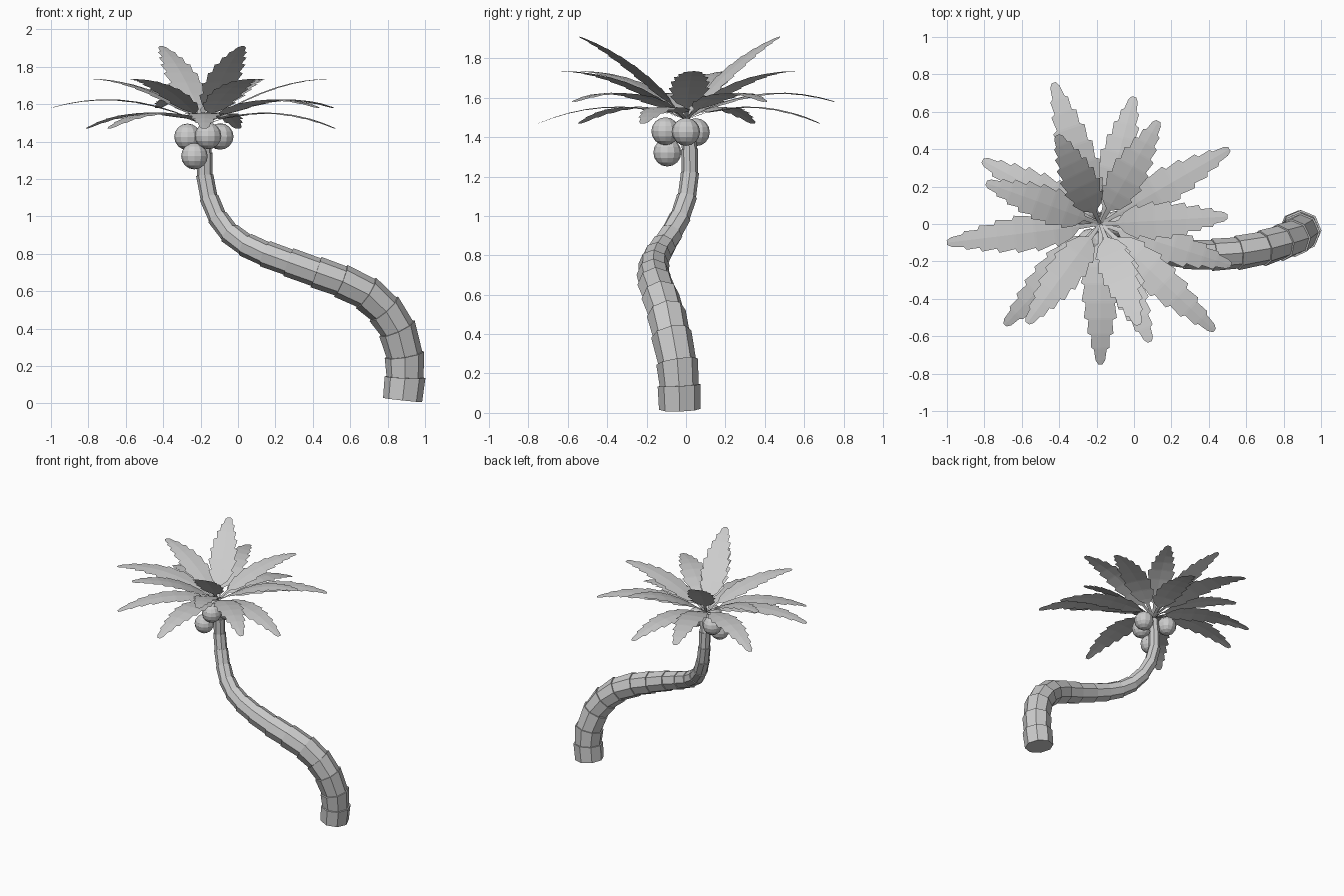
import bpy, bmesh, math
from mathutils import Vector

if "Cube" in bpy.data.objects:
    bpy.data.objects.remove(bpy.data.objects["Cube"])


def make_object(name, bm):
    mesh = bpy.data.meshes.new(name)
    bm.to_mesh(mesh)
    bm.free()
    obj = bpy.data.objects.new(name, mesh)
    bpy.context.collection.objects.link(obj)
    return obj


# Trunk: centre line (x, y, z) and radius, stacked as slightly flared segments
PATH = [
    (.88, -.032, .018, .105), (.893, -.035, .14, .104), (.89, -.045, .26, .102),
    (.85, -.075, .40, .099), (.78, -.10, .505, .096), (.685, -.13, .59, .093),
    (.55, -.155, .655, .088), (.417, -.165, .702, .082), (.27, -.163, .755, .075),
    (.145, -.145, .80, .069), (.04, -.115, .848, .063), (-.045, -.075, .91, .058),
    (-.11, -.03, .995, .053), (-.155, .005, 1.10, .049), (-.178, .02, 1.22, .044),
    (-.18, .018, 1.34, .041), (-.18, .005, 1.46, .037)]
SIDES = 8


def ring(bm, i, scale):
    c = Vector(PATH[i][:3])
    a, b = PATH[max(i - 1, 0)], PATH[min(i + 1, len(PATH) - 1)]
    t = (Vector(b[:3]) - Vector(a[:3])).normalized()
    u = Vector((0, 1, 0))
    u = (u - t * u.dot(t)).normalized()
    v = u.cross(t)
    r = PATH[i][3] * scale
    return [bm.verts.new(c + r * (v * math.cos(k * math.tau / SIDES) + u * math.sin(k * math.tau / SIDES)))
            for k in range(SIDES)]


def bridge(bm, a, b):
    for k in range(SIDES):
        j = (k + 1) % SIDES
        bm.faces.new((a[k], a[j], b[j], b[k]))


bm = bmesh.new()
previous = None
for i in range(len(PATH) - 1):
    low, high = ring(bm, i, 1.0 if i == 0 else .95), ring(bm, i + 1, 1.05)
    if previous:
        bridge(bm, previous, low)
    else:
        bm.faces.new(low)
    bridge(bm, low, high)
    previous = high
bm.faces.new(previous)
bmesh.ops.recalc_face_normals(bm, faces=bm.faces)
make_object("trunk", bm)

# Coconuts under the crown
for n, pos in enumerate([(-.27, .05, 1.425), (-.16, -.105, 1.43), (-.095, 0, 1.427), (-.233, -.095, 1.322)]):
    bm = bmesh.new()
    bmesh.ops.create_uvsphere(bm, u_segments=12, v_segments=8, radius=.071)
    bmesh.ops.translate(bm, verts=bm.verts, vec=pos)
    make_object(f"coconut_{n + 1}", bm)

# Frond outline: (fraction along the frond, half width) with notched edges
OUTLINE = [(0, .008), (.14, .013), (.19, .055), (.29, .092), (.305, .075), (.42, .105),
           (.435, .085), (.55, .1), (.565, .078), (.67, .088), (.685, .064), (.78, .07),
           (.795, .048), (.88, .05), (.895, .034), (.97, .026), (1, .012)]
CROWN = Vector((-.18, 0, 1.49))

# Frond tips (x, y) in four tiers; each tier has (mid height, tip height)
TIERS = {
    "low": (1.555, 1.47, [(0, .68), (.52, -.22), (-.18, -.75), (-.69, -.54), (-.81, .34)]),
    "middle": (1.62, 1.58, [(-.43, .755), (.51, .40), (.43, -.57), (-1, -.10)]),
    "high": (1.675, 1.735, [(.13, .55), (.50, .04), (.085, -.63), (-.57, -.53), (-.79, .22)]),
    "top": (1.75, 1.91, [(.025, -.54), (-.41, .475)]),
}


def frond(name, tip, z_mid, z_tip):
    direction = Vector((tip[0] - CROWN.x, tip[1] - CROWN.y, 0))
    side = Vector((-direction.y, direction.x, 0)).normalized()
    bend = 2 * (CROWN.z + z_tip - 2 * z_mid)
    slope = z_tip - CROWN.z - bend
    bm = bmesh.new()
    last = None
    for t, w in OUTLINE:
        c = CROWN + direction * t + Vector((0, 0, slope * t + bend * t * t))
        droop = Vector((0, 0, -.06 * w))
        row = [bm.verts.new(p) for p in (c - side * w + droop, c, c + side * w + droop)]
        if last:
            for k in range(2):
                bm.faces.new((last[k], row[k], row[k + 1], last[k + 1]))
        last = row
    make_object(name, bm)


for tier, (z_mid, z_tip, tips) in TIERS.items():
    for n, tip in enumerate(tips):
        frond(f"{tier}_frond_{n + 1}", tip, z_mid, z_tip)
